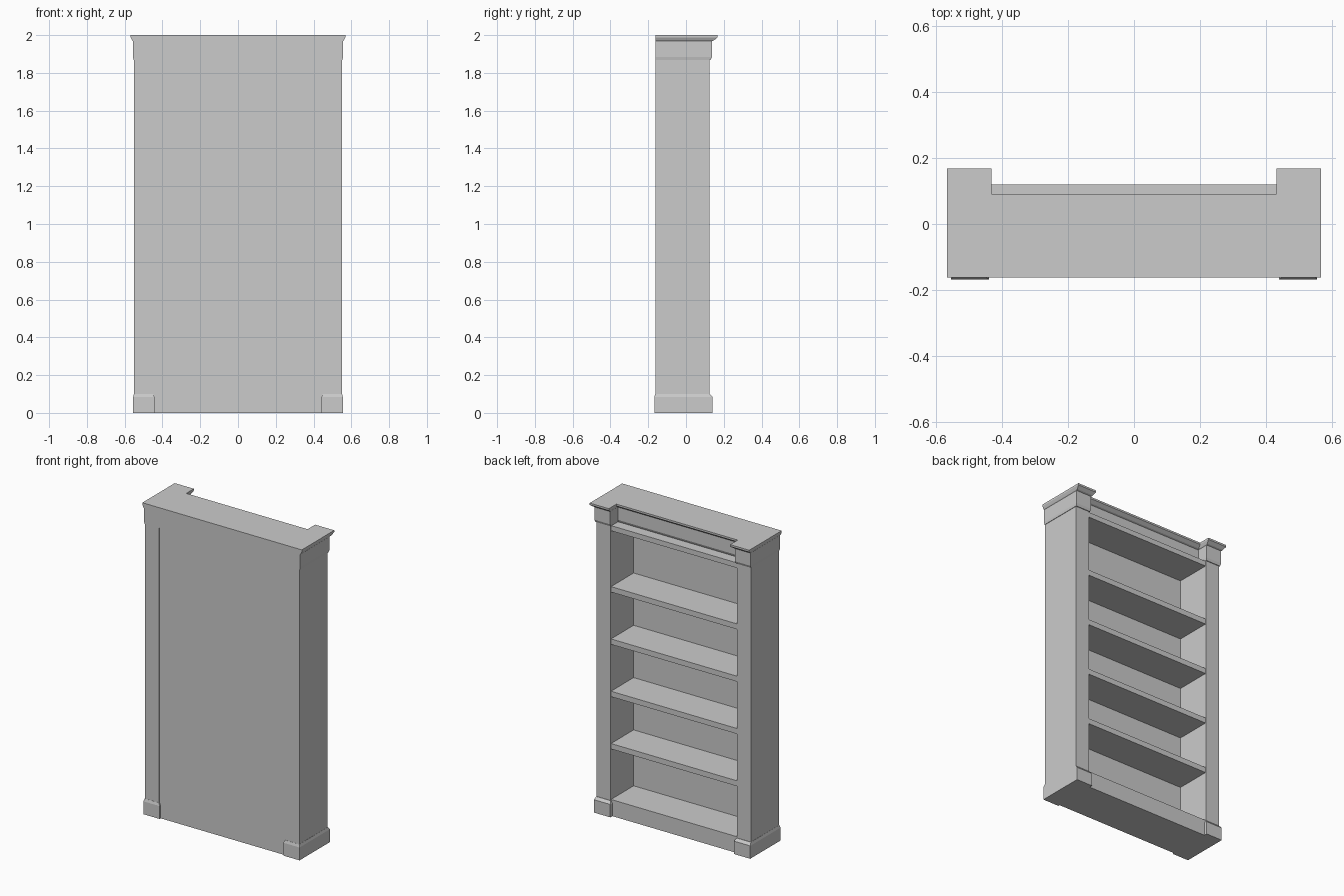
import bpy, bmesh

if "Cube" in bpy.data.objects:
    bpy.data.objects.remove(bpy.data.objects["Cube"])


def loft(name, loops, mirror=False):
    """Stack closed loops of points (all the same length) and cap both ends."""
    bm = bmesh.new()
    rings = [[bm.verts.new(p) for p in loop] for loop in loops]
    n = len(rings[0])
    for a, b in zip(rings, rings[1:]):
        for i in range(n):
            j = (i + 1) % n
            bm.faces.new((a[i], a[j], b[j], b[i]))
    bm.faces.new(rings[0][::-1])
    bm.faces.new(rings[-1])
    bmesh.ops.recalc_face_normals(bm, faces=bm.faces)
    me = bpy.data.meshes.new(name)
    bm.to_mesh(me)
    bm.free()
    ob = bpy.data.objects.new(name, me)
    bpy.context.collection.objects.link(ob)
    if mirror:
        ob.modifiers.new("mirror", 'MIRROR').use_mirror_merge = False
    return ob


def rect(x0, x1, y0, y1, z):
    return [(x0, y0, z), (x1, y0, z), (x1, y1, z), (x0, y1, z)]


def box(name, x0, x1, y0, y1, z0, z1, mirror=False):
    return loft(name, [rect(x0, x1, y0, y1, z0), rect(x0, x1, y0, y1, z1)], mirror)


BACK = -0.162
TOP = 1.868

# Side pilasters and their chamfered plinths
box("pilaster", 0.45, 0.55, BACK, 0.125, 0.0, TOP + 0.01, mirror=True)
loft("plinth", [
    rect(0.441, 0.556, -0.168, 0.141, 0.0),
    rect(0.441, 0.556, -0.168, 0.141, 0.083),
    rect(0.449, 0.551, -0.163, 0.127, 0.1),
], mirror=True)

# Back panel, slightly recessed
box("back_panel", -0.45, 0.45, -0.157, -0.11, 0.0, TOP)

# Base, shelves and top board
box("base_board", -0.45, 0.45, -0.11, 0.12, 0.0, 0.105)
for i in range(4):
    z = 0.465 + i * 0.3367
    box(f"shelf_{i + 1}", -0.45, 0.45, -0.11, 0.12, z - 0.035, z)
box("top_board", -0.45, 0.45, -0.11, 0.12, TOP - 0.033, TOP)


# Cornice: U-shaped plan, stepped profile; d = side overhang, f = front overhang
def cornice_loop(z, d, f):
    xo, xi, yf, ym = 0.55 + d, 0.45 - d, 0.125 + f, 0.048 + f
    return [(-xo, BACK, z), (xo, BACK, z), (xo, yf, z), (xi, yf, z),
            (xi, ym, z), (-xi, ym, z), (-xi, yf, z), (-xo, yf, z)]


loft("cornice", [cornice_loop(*p) for p in (
    (TOP, 0.003, 0.005),
    (1.884, 0.006, 0.012),
    (1.968, 0.006, 0.012),
    (1.972, 0.010, 0.022),
    (1.988, 0.018, 0.043),
    (2.0, 0.018, 0.043),
)])
